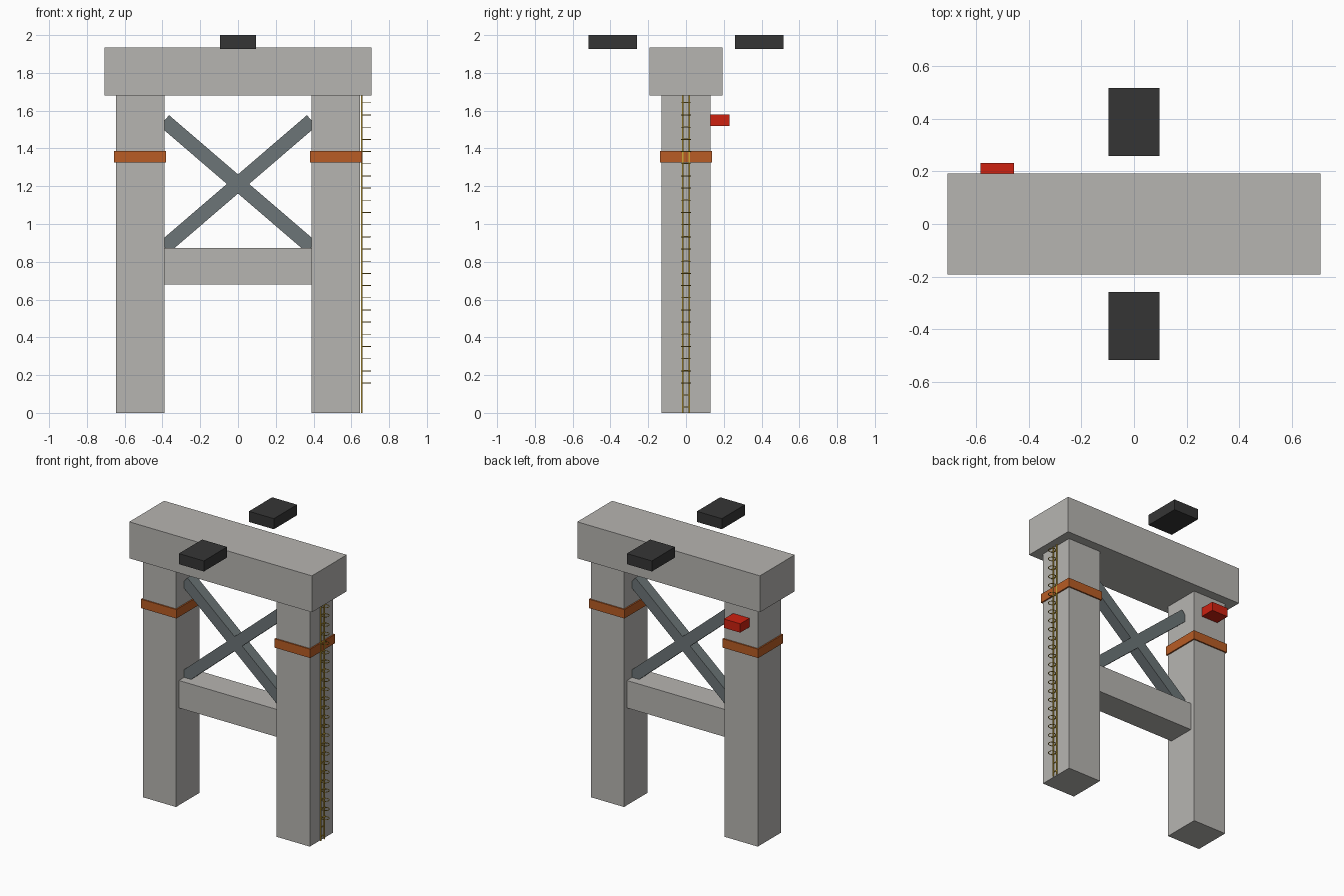
import bpy
import math

old = bpy.data.objects.get("Cube")
if old:
    bpy.data.objects.remove(old, do_unlink=True)


def material(name, r, g, b):
    m = bpy.data.materials.new(name)
    m.use_nodes = True
    m.diffuse_color = (r, g, b, 1)
    m.node_tree.nodes["Principled BSDF"].inputs["Base Color"].default_value = (r, g, b, 1)
    return m


concrete = material("concrete grey", 0.47, 0.46, 0.44)
steel = material("steel grey", 0.15, 0.178, 0.185)
orange = material("band orange", 0.48, 0.107, 0.018)
red = material("lamp red", 0.61, 0.015, 0.005)
dark = material("bearing black", 0.036, 0.036, 0.036)
yellow = material("ladder yellow", 0.58, 0.38, 0.04)


def finish(name, mat):
    ob = bpy.context.object
    ob.name = name
    ob.data.materials.append(mat)
    return ob


def box(name, centre, size, mat, tilt=0):
    bpy.ops.mesh.primitive_cube_add(size=1, location=centre, rotation=(0, tilt, 0))
    ob = bpy.context.object
    ob.scale = size
    bpy.ops.object.transform_apply(location=False, rotation=False, scale=True)
    return finish(name, mat)


# Portal frame
LEG_X = 0.518
box("cap_beam", (0, 0, 1.808), (1.414, 0.385, 0.255), concrete)
box("cross_beam", (0, 0, 0.777), (0.80, 0.192, 0.192), concrete)
for side, s in (("left", 1), ("right", -1)):
    box(side + "_column", (s * LEG_X, 0, 0.842), (0.256, 0.257, 1.684), concrete)
    box(side + "_band", (s * LEG_X, 0, 1.356), (0.275, 0.275, 0.062), orange)

# Diagonal braces
half_x, half_z = 0.39, 0.335
for name, s in (("rising_brace", -1), ("falling_brace", 1)):
    box(name, (0, 0, 1.212), (2 * math.hypot(half_x, half_z), 0.077, 0.077),
        steel, s * math.atan2(half_z, half_x))

# Bearing pads in front of and behind the cap
for name, s in (("front_pad", -1), ("back_pad", 1)):
    box(name, (0, s * 0.387, 1.963), (0.193, 0.257, 0.074), dark)

# Warning lamp on the back of the right column
box("warning_lamp", (-LEG_X, 0.179, 1.55), (0.127, 0.104, 0.062), red)

# Ladder with rails and rungs
LADDER_X = 0.655
PITCH = 0.0645
for name, s in (("front_rail", -1), ("back_rail", 1)):
    box("ladder_" + name, (LADDER_X, s * 0.018, 0.842), (0.006, 0.008, 1.684), yellow)
for i in range(26):
    box("ladder_rung", (LADDER_X, 0, 0.03 + i * PITCH), (0.005, 0.036, 0.005), yellow)

# Safety hoops round the ladder
for i in range(24):
    bpy.ops.mesh.primitive_torus_add(location=(0.677, 0, 0.158 + i * PITCH),
                                     major_radius=0.0245, minor_radius=0.0025,
                                     major_segments=16, minor_segments=6)
    finish("safety_hoop", yellow)
    bpy.ops.object.shade_smooth_by_angle()
